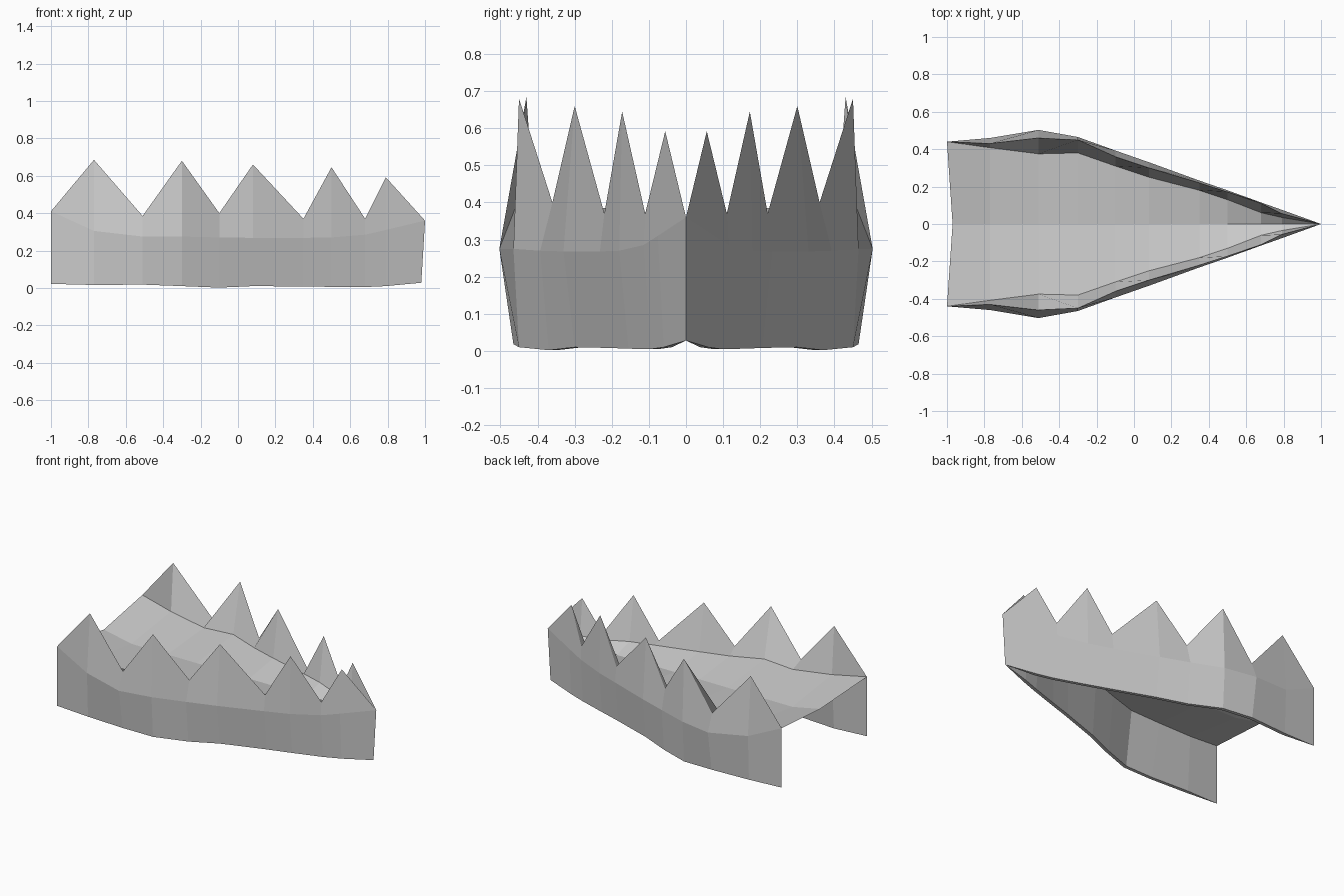
import bpy, bmesh

if "Cube" in bpy.data.objects:
    bpy.data.objects.remove(bpy.data.objects["Cube"])

# Stations along one side:
# x, bottom (y, z), mid crease (y, z), tooth edge (y, z), floor edge (y, z)
STATIONS = [
    (-1.00, .440, .022, .440, .410, .440, .410, .440, .410),
    (-.77, .450, .016, .460, .305, .430, .685, .408, .375),
    (-.51, .465, .018, .503, .275, .460, .385, .375, .352),
    (-.30, .450, .010, .465, .275, .450, .680, .380, .362),
    (-.10, .370, .002, .393, .270, .360, .400, .310, .355),
    (.08, .300, .010, .330, .268, .300, .660, .250, .358),
    (.35, .205, .008, .232, .268, .220, .370, .180, .355),
    (.50, .155, .006, .180, .270, .172, .645, .130, .358),
    (.68, .095, .005, .115, .285, .110, .370, .060, .350),
    (.79, .060, .010, .076, .310, .056, .592, .035, .355),
    (1.00, .000, .028, .000, .360, .000, .360, .000, .360),
]
RIM = .022


def build(name, rows, closed):
    """Skin a list of cross-sections and mirror it over y = 0."""
    bm = bmesh.new()
    grid = [[bm.verts.new(p) for p in row] for row in rows]
    n = len(rows[0])
    for a, b in zip(grid, grid[1:]):
        for i in range(n if closed else n - 1):
            j = (i + 1) % n
            bm.faces.new((a[i], b[i], b[j], a[j]))
    bmesh.ops.remove_doubles(bm, verts=bm.verts, dist=.0005)
    bmesh.ops.recalc_face_normals(bm, faces=bm.faces)
    if not closed and sum(f.normal.z for f in bm.faces) < 0:
        bmesh.ops.reverse_faces(bm, faces=bm.faces)
    mesh = bpy.data.meshes.new(name)
    bm.to_mesh(mesh)
    bm.free()
    ob = bpy.data.objects.new(name, mesh)
    bpy.context.collection.objects.link(ob)
    mirror = ob.modifiers.new("mirror", 'MIRROR')
    mirror.use_axis = (False, True, False)
    mirror.merge_threshold = .0005
    return ob


walls, floor = [], []
for k, (x, by, bz, my, mz, ty, tz, fy, fz) in enumerate(STATIONS):
    end = k in (0, len(STATIONS) - 1)
    bx = .98 if x == 1 else x
    inner = by if end else by - RIM
    walls.append([(x, fy, fz), (x, ty, tz), (x, my, mz), (bx, by, bz), (bx, inner, bz)])
    cx = -.97 if k == 0 else x
    cz = .36 if end else .32
    floor.append([(x, fy, fz), (cx, 0, cz)])

# Toothed side walls
build("toothed_walls", walls, True)
# Sagging floor plate between the walls
build("floor_plate", floor, False)
